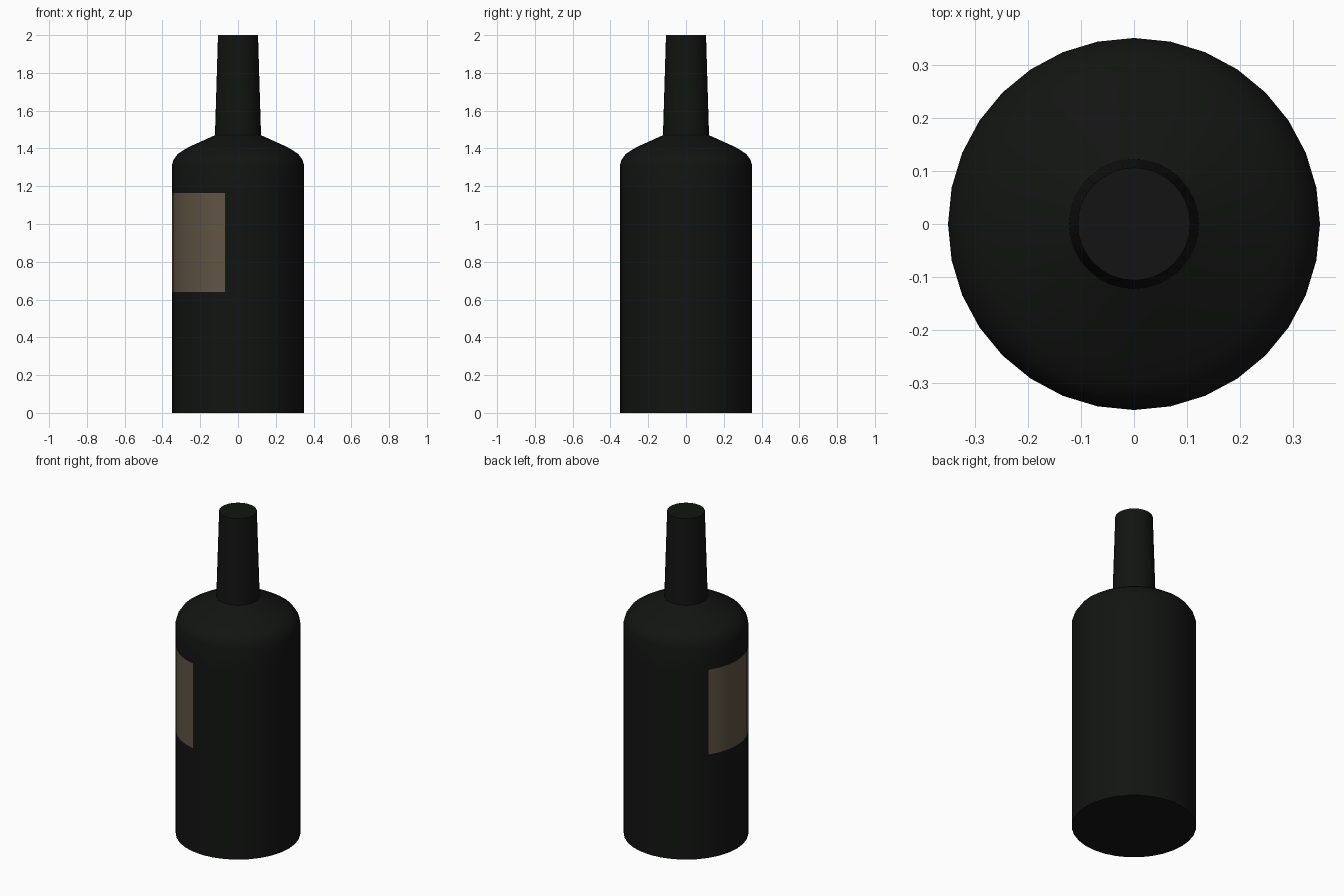
import bpy, bmesh, math

if "Cube" in bpy.data.objects:
    bpy.data.objects.remove(bpy.data.objects["Cube"])

SIDES = 32
LABEL_Z = (0.64, 1.165)


def material(name, color):
    m = bpy.data.materials.new(name)
    m.diffuse_color = (*color, 1)
    m.use_nodes = True
    m.node_tree.nodes["Principled BSDF"].inputs["Base Color"].default_value = m.diffuse_color
    return m


# Bottle profile as (radius, height), with loops at the label edges
profile = [(0.35, 0), (0.35, LABEL_Z[0]), (0.35, LABEL_Z[1]), (0.35, 1.31),
           (0.342, 1.338), (0.32, 1.37), (0.29, 1.39), (0.255, 1.41),
           (0.122, 1.47), (0.106, 2.0)]

bm = bmesh.new()
rings = []
for r, z in profile:
    rings.append([bm.verts.new((r * math.cos(math.tau * i / SIDES),
                                r * math.sin(math.tau * i / SIDES), z))
                  for i in range(SIDES)])

# Walls; the label is a ten-sided patch of the body on the left side
for k, (low, high) in enumerate(zip(rings, rings[1:])):
    for i in range(SIDES):
        j = (i + 1) % SIDES
        face = bm.faces.new((low[i], low[j], high[j], high[i]))
        face.material_index = int(k == 1 and 13 <= i < 23)

# Base and top caps
bm.faces.new(rings[0][::-1])
bm.faces.new(rings[-1])

mesh = bpy.data.meshes.new("bottle")
bm.to_mesh(mesh)
bm.free()
mesh.materials.append(material("dark_glass", (0.006, 0.007, 0.006)))
mesh.materials.append(material("label_paper", (0.12, 0.09, 0.058)))

bottle = bpy.data.objects.new("bottle", mesh)
bpy.context.collection.objects.link(bottle)
bpy.context.view_layer.objects.active = bottle
bottle.select_set(True)
bpy.ops.object.shade_smooth_by_angle(angle=math.radians(35))
